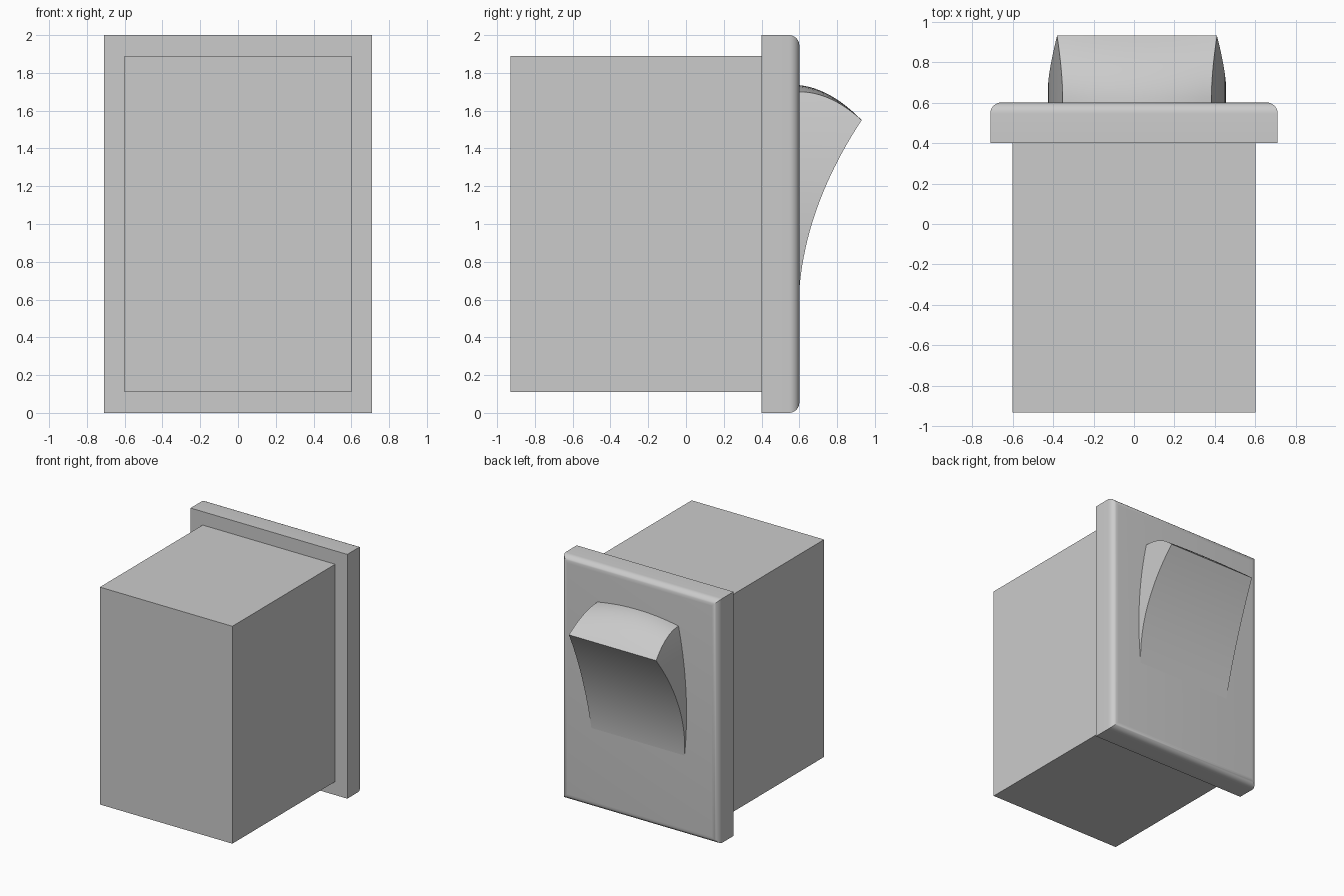
import bpy, bmesh, math

cube = bpy.data.objects.get("Cube")
if cube:
    bpy.data.objects.remove(cube, do_unlink=True)

grey = bpy.data.materials.new("plain_grey")
grey.use_nodes = True
colour = (0.6, 0.6, 0.6, 1)
grey.diffuse_color = colour
grey.node_tree.nodes["Principled BSDF"].inputs["Base Color"].default_value = colour


def finish(bm, name, smooth=False):
    bmesh.ops.recalc_face_normals(bm, faces=bm.faces)
    mesh = bpy.data.meshes.new(name)
    bm.to_mesh(mesh)
    bm.free()
    mesh.materials.append(grey)
    obj = bpy.data.objects.new(name, mesh)
    bpy.context.collection.objects.link(obj)
    if smooth:
        bpy.ops.object.select_all(action='DESELECT')
        obj.select_set(True)
        bpy.context.view_layer.objects.active = obj
        bpy.ops.object.shade_smooth_by_angle(angle=math.radians(30))
    return obj


def box(width, y0, y1, z0, z1):
    bm = bmesh.new()
    bmesh.ops.create_cube(bm, size=1)
    for v in bm.verts:
        v.co.x *= width
        v.co.y = y1 if v.co.y > 0 else y0
        v.co.z = z1 if v.co.z > 0 else z0
    return bm


# Housing block
finish(box(1.2, -0.93, 0.4, 0.11, 1.89), "housing")

# Face plate with a rounded rim on the outer side
bm = box(1.42, 0.4, 0.6, 0, 2)
rim = [e for e in bm.edges if all(v.co.y > 0.5 for v in e.verts)]
bmesh.ops.bevel(bm, geom=rim, offset=0.055, segments=8, profile=0.5, affect='EDGES')
finish(bm, "face_plate", smooth=True)

# Rocker: concave press face, arched top and bowed cheeks
STEPS, ACROSS = 24, 16
BASE_Y, TIP_Y, TIP_Z, CENTRE = 0.57, 0.93, 1.55, 0.015
LOW_Z = 0.53

profile = []  # (y, z at the cheek, arch height at the middle)
for i in range(STEPS + 1):
    t = i / STEPS
    profile.append((0.595 + 0.335 * t * t, LOW_Z + (TIP_Z - LOW_Z) * t, 0))
for i in range(1, STEPS // 2 + 1):
    u = 1 - i / (STEPS // 2)
    profile.append((0.6 + (TIP_Y - 0.6) * u, 1.7 - 0.15 * u * u, 0.035 * (1 - u)))

bm = bmesh.new()
rows = []
for y, z, arch in profile:
    half = 0.44 - 0.149 * (z - 1) ** 2
    row = [bm.verts.new((CENTRE - half, BASE_Y, z))]
    for j in range(ACROSS + 1):
        s = 2 * j / ACROSS - 1
        row.append(bm.verts.new((CENTRE + half * s, y, z + arch * (1 - s * s))))
    row.append(bm.verts.new((CENTRE + half, BASE_Y, z)))
    rows.append(row)
for a, b in zip(rows, rows[1:]):
    for j in range(len(a)):
        k = (j + 1) % len(a)
        bm.faces.new((a[j], a[k], b[k], b[j]))
bm.faces.new(rows[0])
bm.faces.new(rows[-1])
finish(bm, "rocker", smooth=True)
